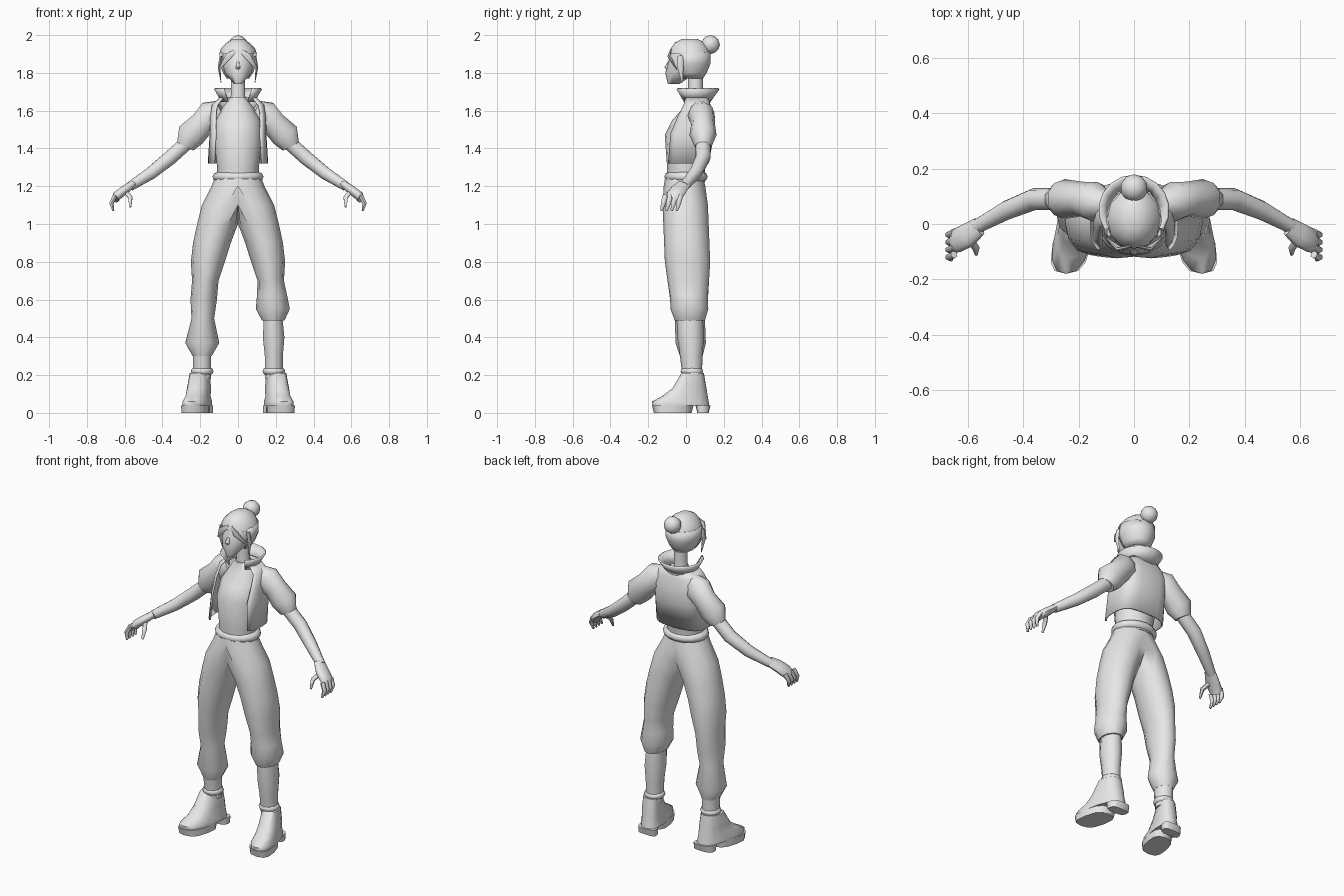
import bpy, bmesh, math
from mathutils import Vector

cube = bpy.data.objects.get("Cube")
if cube:
    bpy.data.objects.remove(cube)

tone = (0.8, 0.8, 0.8, 1)
grey = bpy.data.materials.new("plain_grey")
grey.use_nodes = True
grey.diffuse_color = tone
grey.node_tree.nodes["Principled BSDF"].inputs["Base Color"].default_value = tone


def finish(name, bm, thickness=0):
    """Turn a bmesh into a smooth, grey object."""
    bmesh.ops.recalc_face_normals(bm, faces=bm.faces)
    mesh = bpy.data.meshes.new(name)
    bm.to_mesh(mesh)
    bm.free()
    mesh.materials.append(grey)
    obj = bpy.data.objects.new(name, mesh)
    bpy.context.collection.objects.link(obj)
    bpy.ops.object.select_all(action='DESELECT')
    obj.select_set(True)
    bpy.context.view_layer.objects.active = obj
    bpy.ops.object.shade_smooth_by_angle(angle=math.radians(60))
    if thickness:
        shell = obj.modifiers.new("cloth_thickness", 'SOLIDIFY')
        shell.thickness = thickness


def stack(rows, centre_line=lambda z, depth: (0, 0)):
    """Level cross-sections from rows of height, half width and half depth."""
    return [(Vector((*centre_line(z, depth), z)), width, depth) for z, width, depth in rows]


def path(points, radii, flat=1):
    """Cross-sections along a bent path; flat scales their depth."""
    return [(Vector(point), radius, radius * flat) for point, radius in zip(points, radii)]


def power(value, exponent):
    return math.copysign(abs(value) ** exponent, value)


def loft(bm, rings, sides=12, side=1, bend=False, gap=0, square=1, shear=0, half=False):
    """Skin the cross-sections; gap leaves the front open, half stops at the middle."""
    count = sides + 1 if gap else sides
    last = len(rings) - 1
    loops = []
    for i, (centre, width, depth) in enumerate(rings):
        across, back = Vector((1, 0, 0)), Vector((0, 1, 0))
        if bend:
            along = (rings[min(i + 1, last)][0] - rings[max(i - 1, 0)][0]).normalized()
            back = (back - along * back.dot(along)).normalized()
            across = back.cross(along)
        loop = []
        for k in range(count):
            turn = math.radians(gap + (360 - 2 * gap) * k / sides - 90)
            point = (centre + across * width * power(math.cos(turn), square)
                     + back * depth * power(math.sin(turn), square))
            point.x -= shear * point.y
            if half:
                point.x = max(point.x, 0)
            point.x *= side
            loop.append(bm.verts.new(point))
        loops.append(loop)
    for low, high in zip(loops, loops[1:]):
        for k in range(sides):
            n = (k + 1) % count
            bm.faces.new((low[k], low[n], high[n], high[k]))
    if not gap:
        bm.faces.new(loops[0])
        bm.faces.new(loops[-1])


def part(name, rings, thickness=0, **options):
    bm = bmesh.new()
    loft(bm, rings, **options)
    finish(name, bm, thickness)


def pair(name, rings, **options):
    for label, side in (("left_", 1), ("right_", -1)):
        part(label + name, rings, side=side, **options)


def band(z, width, depth, roll, centre_line):
    """Cross-sections of a rounded ring of cloth."""
    turns = [math.radians(angle) for angle in range(-90, 91, 45)]
    return stack([(z + roll * math.sin(t), width + roll * math.cos(t),
                   depth + roll * math.cos(t)) for t in turns], centre_line)


# Centre lines: x and y of a cross-section from its height and half depth
def head_line(z, depth):
    return 0, min(0.6 * (z - 1.85), 0.02)


def hair_line(z, depth):
    return 0, 0.02


def body_line(z, depth):
    return 0, min(max((z - 1.4) / 4, 0), 0.05)


def leg_line(z, depth):
    return max(0.19 * (1 - (z / 1.2) ** 4.5), 0), 0.04 * (1 - z)


def boot_line(z, depth):
    return 0.21, 0.13 - z / 6 - depth


# Head and nose
part("head", stack([(1.74, .02, .03), (1.8, .07, .08), (1.86, .09, .1),
                    (1.91, .09, .1), (1.95, .06, .08)], head_line))
part("nose", path([(0, -.09, 1.86), (0, -.1, 1.83), (0, -.09, 1.81)], (.006, .014, .008)), sides=6)

# Hair with a bun and loose locks
part("hair_sides", stack([(1.77, .06, .07), (1.8, .08, .09), (1.85, .1, .11), (1.91, .1, .11)],
                         hair_line), thickness=.01, gap=62)
part("hair_cap", stack([(1.9, .1, .11), (1.93, .09, .1), (1.96, .06, .08), (1.98, .03, .04)],
                       hair_line))
pair("fringe", path([(.01, -.08, 1.92), (.05, -.09, 1.89), (.1, -.05, 1.82)],
                    (.01, .02, .004), flat=.4), sides=6, bend=True)
pair("side_lock", path([(.09, -.03, 1.89), (.1, -.03, 1.83), (.09, -.02, 1.75)],
                       (.008, .008, .002), flat=2), sides=6, bend=True)
bun = bmesh.new()
bmesh.ops.create_icosphere(bun, subdivisions=2, radius=.05)
bmesh.ops.translate(bun, verts=bun.verts, vec=(0, .13, 1.95))
finish("hair_bun", bun)

# Neck and fitted top
part("neck", stack([(1.6, .05, .05), (1.68, .04, .04), (1.79, .04, .04)], body_line), sides=10)
part("fitted_top", stack([(1.22, .11, .1), (1.3, .11, .1), (1.47, .13, .13), (1.55, .12, .11),
                          (1.62, .08, .06), (1.67, .04, .05)], body_line), sides=16)

# Open cropped jacket with a flared collar and puffed sleeves
part("jacket", stack([(1.32, .16, .12), (1.48, .15, .13), (1.57, .15, .11), (1.63, .14, .08),
                      (1.67, .1, .07)], body_line),
     thickness=.01, sides=18, gap=46, square=.65)
part("jacket_collar", stack([(1.65, .08, .07), (1.72, .12, .12)], body_line),
     thickness=.01, sides=14, gap=38)
pair("sleeve", path([(.09, .07, 1.61), (.14, .08, 1.58), (.19, .09, 1.53), (.25, .09, 1.47),
                     (.28, .09, 1.41)], (.05, .08, .07, .08, .05), flat=.9), sides=10, bend=True)

# Arms and hands
pair("arm", path([(.26, .09, 1.44), (.36, .09, 1.35), (.46, .05, 1.27), (.57, -.01, 1.2)],
                 (.04, .04, .035, .026)), sides=10, bend=True)
pair("palm", path([(.56, -.01, 1.21), (.6, -.04, 1.18), (.64, -.06, 1.15), (.65, -.07, 1.13)],
                  (.02, .025, .025, .02), flat=1.8), sides=10, bend=True)
taper = (.014, .013, .006)
for i, finger in enumerate(("index", "middle", "ring", "little")):
    y = .027 * i - .11
    pair(finger + "_finger", path([(.65, y, 1.15), (.67, y - .01, 1.11), (.66, y - .02, 1.07)],
                                  taper), sides=6, bend=True)
pair("thumb", path([(.6, -.04, 1.18), (.57, -.09, 1.14), (.57, -.11, 1.09)], taper),
     sides=6, bend=True)

# Baggy trousers: two halves share the hips, one leg is rolled up
hips = [(1.25, .12, .1), (1.2, .14, .11), (1.1, .13, .12), (1, .11, .12),
        (.9, .1, .12), (.8, .09, .12), (.7, .07, .11)]
rolled_leg = [(.62, .08, .1), (.55, .09, .1), (.49, .06, .08)]
long_leg = [(.6, .07, .1), (.5, .06, .08), (.37, .09, .08), (.3, .05, .06)]
trousers = bmesh.new()
for side, shape in ((1, rolled_leg), (-1, long_leg)):
    loft(trousers, stack(hips + shape, leg_line), side=side, half=True)
hidden = [f for f in trousers.faces if all(abs(v.co.x) < .0001 for v in f.verts)]
bmesh.ops.delete(trousers, geom=hidden, context='FACES')
bmesh.ops.remove_doubles(trousers, verts=trousers.verts, dist=.0001)
finish("trousers", trousers)
part("belt", band(1.25, .11, .09, .025, body_line), sides=16)

# Shins, ankle cuffs and boots
pair("shin", stack([(.18, .05, .05), (.3, .05, .06), (.4, .06, .07), (.52, .05, .07)], leg_line),
     sides=10)
pair("ankle_cuff", band(.22, .04, .04, .02, leg_line))
pair("boot", stack([(.04, .07, .15), (.06, .07, .15), (.09, .06, .12), (.13, .06, .09),
                    (.21, .05, .06)], boot_line), sides=14, square=.8, shear=.2)
pair("sole", stack([(0, .07, .1), (.04, .07, .11)], lambda z, depth: (.21, -.07)),
     square=.7, shear=.2)
pair("heel", stack([(0, .06, .03), (.04, .06, .04)], lambda z, depth: (.21, .09)),
     square=.6, shear=.2)
